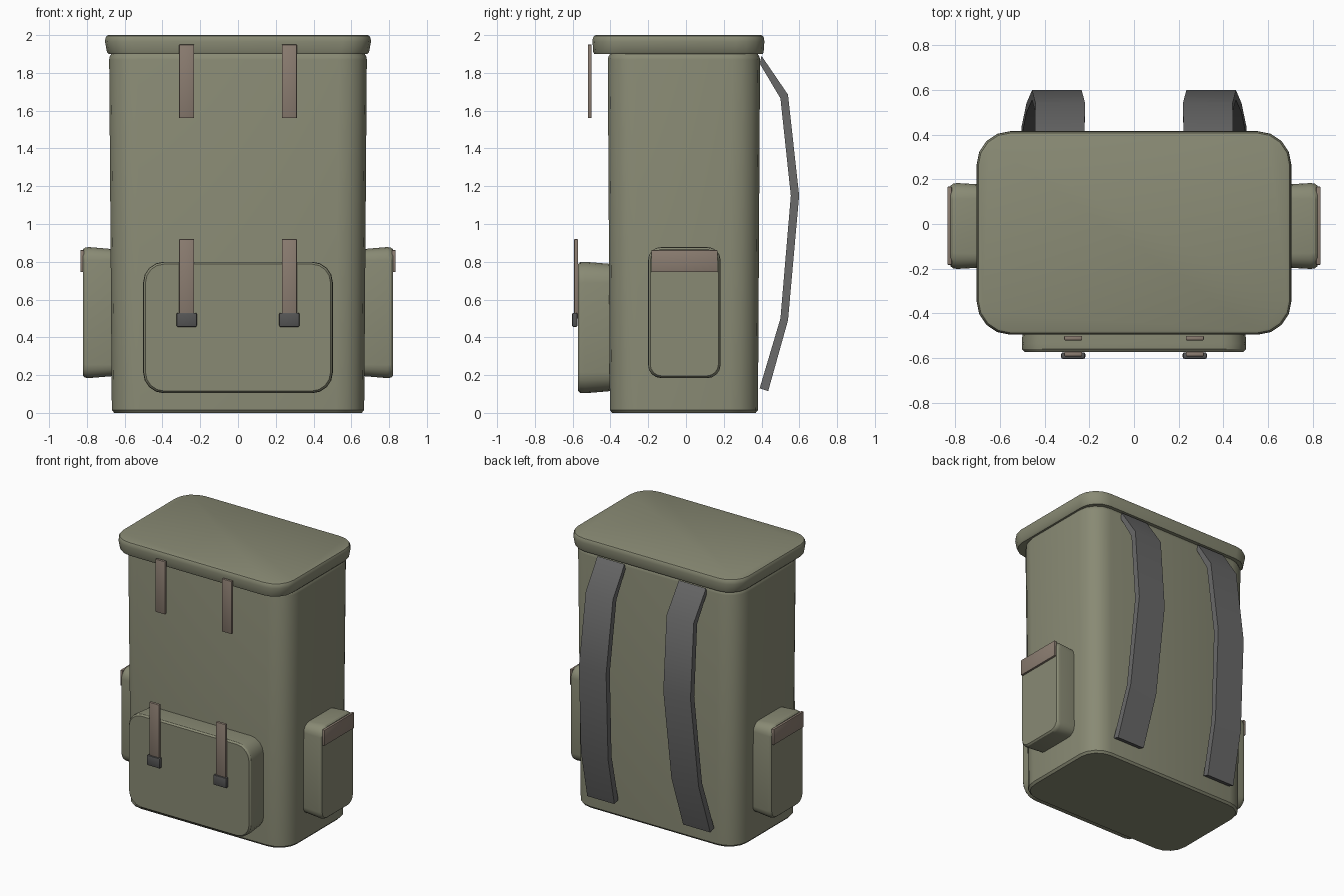
import bpy, bmesh, math
from mathutils import Matrix, Vector

if "Cube" in bpy.data.objects:
    bpy.data.objects.remove(bpy.data.objects["Cube"])


def material(name, rgb):
    m = bpy.data.materials.new(name)
    m.diffuse_color = (*rgb, 1)
    m.use_nodes = True
    m.node_tree.nodes["Principled BSDF"].inputs["Base Color"].default_value = m.diffuse_color
    return m


CANVAS = material("olive_canvas", (0.25, 0.255, 0.175))
LEATHER = material("brown_leather", (0.26, 0.205, 0.165))
WEBBING = material("grey_webbing", (0.14, 0.14, 0.14))
METAL = material("dark_metal", (0.09, 0.09, 0.09))


def finish(bm, name, mat, smooth=True):
    bmesh.ops.recalc_face_normals(bm, faces=bm.faces)
    me = bpy.data.meshes.new(name)
    bm.to_mesh(me)
    bm.free()
    me.materials.append(mat)
    ob = bpy.data.objects.new(name, me)
    bpy.context.collection.objects.link(ob)
    if smooth:
        bpy.ops.object.select_all(action='DESELECT')
        ob.select_set(True)
        bpy.context.view_layer.objects.active = ob
        bpy.ops.object.shade_smooth_by_angle(angle=math.radians(30))
    return ob


def rounded_rect(hu, hv, r, n=4):
    pts = []
    for k, (su, sv) in enumerate([(1, 1), (-1, 1), (-1, -1), (1, -1)]):
        for i in range(n + 1):
            a = math.pi / 2 * (k + i / n)
            pts.append((su * (hu - r) + r * math.cos(a),
                        sv * (hv - r) + r * math.sin(a)))
    return pts


def loft(name, rings, matrix, mat):
    """Stack rounded rectangles (depth, half_u, half_v, radius) and cap the ends."""
    bm = bmesh.new()
    loops = [[bm.verts.new(matrix @ Vector((u, v, d))) for u, v in rounded_rect(hu, hv, r)]
             for d, hu, hv, r in rings]
    for a, b in zip(loops, loops[1:]):
        for i in range(len(a)):
            j = (i + 1) % len(a)
            bm.faces.new((a[i], a[j], b[j], b[i]))
    bm.faces.new(loops[0])
    bm.faces.new(loops[-1])
    return finish(bm, name, mat)


def box(name, lo, hi, mat, bevel=0.004):
    lo, hi = Vector(lo), Vector(hi)
    bm = bmesh.new()
    bmesh.ops.create_cube(bm, size=1, matrix=Matrix.Translation((lo + hi) / 2)
                          @ Matrix.Diagonal((*(hi - lo), 1)))
    bmesh.ops.bevel(bm, geom=bm.edges[:], offset=bevel, segments=2,
                    profile=0.5, affect='EDGES')
    return finish(bm, name, mat)


# Main bag, slightly wider at the top
loft("main_bag", [(0, 0.655, 0.38, 0.14), (0.015, 0.668, 0.392, 0.15),
                  (1.87, 0.682, 0.403, 0.15), (1.885, 0.68, 0.4, 0.15), (1.91, 0.665, 0.385, 0.14)],
     Matrix.Translation((0, -0.011, 0)), CANVAS)

# Lid overhanging the front
loft("lid", [(1.9, 0.685, 0.446, 0.14), (1.91, 0.694, 0.451, 0.15),
             (1.965, 0.704, 0.455, 0.15), (1.985, 0.702, 0.453, 0.15),
             (1.996, 0.696, 0.447, 0.145), (2.0, 0.686, 0.437, 0.135)],
     Matrix.Translation((0, -0.04, 0)), CANVAS)

# Front pocket
loft("front_pocket", [(0.38, 0.49, 0.335, 0.1), (0.535, 0.502, 0.348, 0.11),
                      (0.56, 0.5, 0.346, 0.11), (0.572, 0.49, 0.336, 0.1)],
     Matrix.Translation((0, 0, 0.452)) @ Matrix.Rotation(math.radians(90), 4, 'X'), CANVAS)

for s, side in ((-1, "left"), (1, "right")):
    # Side pocket and its flap tab
    axes = Matrix(((0, 0, s, 0), (1, 0, 0, -0.009), (0, 1, 0, 0.531), (0, 0, 0, 1)))
    loft(side + "_pocket", [(0.65, 0.184, 0.335, 0.06), (0.79, 0.192, 0.347, 0.07),
                            (0.81, 0.189, 0.344, 0.07), (0.82, 0.18, 0.335, 0.06)],
         axes, CANVAS)
    xs = sorted((s * 0.815, s * 0.835))
    box(side + "_pocket_flap", (xs[0], -0.183, 0.746), (xs[1], 0.167, 0.862), LEATHER)

    # Front closure straps and buckle
    x = s * 0.272
    box(side + "_upper_strap", (x - 0.04, -0.52, 1.56), (x + 0.04, -0.5, 1.95), LEATHER)
    box(side + "_lower_strap", (x - 0.04, -0.592, 0.5), (x + 0.04, -0.571, 0.92), LEATHER)
    box(side + "_buckle", (x - 0.054, -0.603, 0.455), (x + 0.054, -0.574, 0.53), METAL, 0.008)

    # Shoulder strap: centre x, outer (y, z), inner (y, z)
    path = [(0.333, 0.4, 1.89, 0.39, 1.85), (0.33, 0.54, 1.685, 0.5, 1.665),
            (0.345, 0.599, 1.15, 0.555, 1.15), (0.37, 0.54, 0.49, 0.5, 0.5),
            (0.392, 0.435, 0.115, 0.39, 0.13)]
    bm = bmesh.new()
    rings = [[bm.verts.new((s * (c + w), y, z)) for w, y, z in
              ((-0.111, yo, zo), (0.111, yo, zo), (0.111, yi, zi), (-0.111, yi, zi))]
             for c, yo, zo, yi, zi in path]
    for a, b in zip(rings, rings[1:]):
        for i in range(4):
            j = (i + 1) % 4
            bm.faces.new((a[i], a[j], b[j], b[i]))
    bm.faces.new(rings[0])
    bm.faces.new(rings[-1])
    finish(bm, side + "_shoulder_strap", WEBBING)
